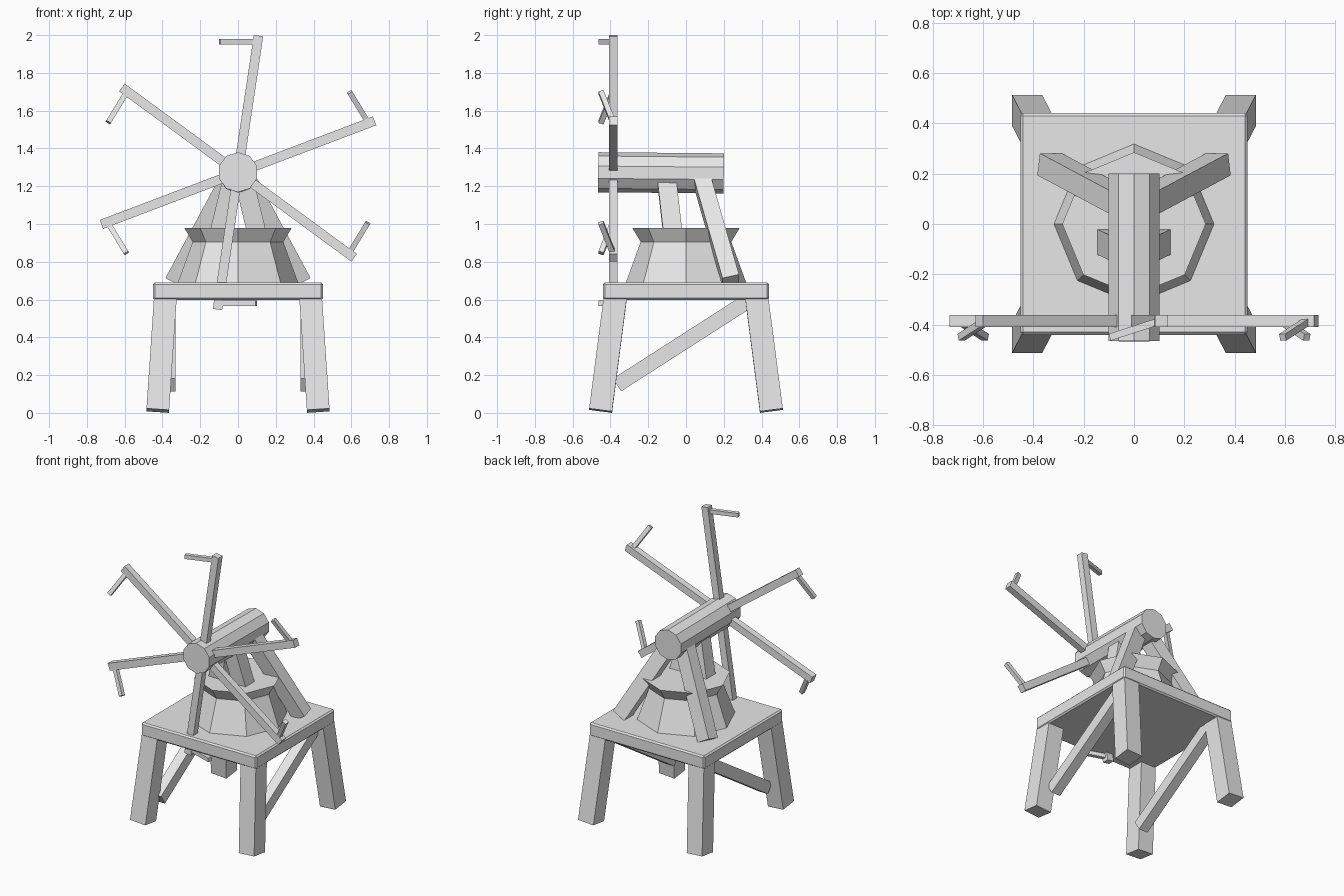
import bpy, bmesh, math
from mathutils import Vector, Matrix

cube = bpy.data.objects.get("Cube")
if cube:
    bpy.data.objects.remove(cube, do_unlink=True)

grey = bpy.data.materials.new("plain_grey")
grey.use_nodes = True
GREY = (0.8, 0.8, 0.8, 1)
grey.diffuse_color = GREY
grey.node_tree.nodes["Principled BSDF"].inputs["Base Color"].default_value = GREY


def finish(name, bm):
    bmesh.ops.recalc_face_normals(bm, faces=bm.faces)
    mesh = bpy.data.meshes.new(name)
    bm.to_mesh(mesh)
    bm.free()
    mesh.materials.append(grey)
    obj = bpy.data.objects.new(name, mesh)
    bpy.context.collection.objects.link(obj)
    return obj


def frame(a, b, ref):
    """Matrix centred between a and b, z along the line, y close to ref."""
    z = (b - a).normalized()
    y = (ref - z * ref.dot(z)).normalized()
    x = y.cross(z)
    m = Matrix((x, y, z)).transposed().to_4x4()
    m.translation = (a + b) / 2
    return m


def beam(name, a, b, w, d):
    """Square-ended timber from a to b."""
    a, b = Vector(a), Vector(b)
    bm = bmesh.new()
    bmesh.ops.create_cube(bm, size=1)
    size = Matrix.Diagonal((w, d, (b - a).length, 1))
    bm.transform(frame(a, b, Vector((0, 1, 0))) @ size)
    return finish(name, bm)


def frustum(name, sides, r1, r2, z1, z2):
    """Low-sided cone section with corners on the axes."""
    bm = bmesh.new()
    bmesh.ops.create_cone(bm, cap_ends=True, segments=sides,
                          radius1=r1, radius2=r2, depth=z2 - z1)
    bm.transform(Matrix.Translation((0, 0, (z1 + z2) / 2)))
    return finish(name, bm)


# Table top with softened edges
bm = bmesh.new()
bmesh.ops.create_cube(bm, size=1)
bm.transform(Matrix.Translation((0, 0, 0.644)) @ Matrix.Diagonal((0.9, 0.88, 0.094, 1)))
bmesh.ops.bevel(bm, geom=bm.edges[:], offset=0.01, segments=1, affect='EDGES')
finish("table_top", bm)

# Splayed legs, braces and the struts that carry the barrel
for side, sx in (("left", 1), ("right", -1)):
    for end, sy in (("front", -1), ("back", 1)):
        beam(f"{end}_{side}_leg", (sx * 0.425, sy * 0.452, 0.012),
             (sx * 0.384, sy * 0.373, 0.62), 0.12, 0.122)
    beam(f"{side}_brace", (sx * 0.365, -0.365, 0.148), (sx * 0.365, 0.34, 0.6), 0.07, 0.08)
    beam(f"{side}_back_strut", (sx * 0.335, 0.237, 0.7),
         (sx * 0.05, 0.085, 1.23), 0.1, 0.09)
    beam(f"{side}_front_strut", (sx * 0.1, -0.07, 0.95),
         (sx * 0.03, -0.103, 1.24), 0.1, 0.1)

# Eight-sided pedestal with a flared rim
frustum("pedestal", 8, 0.32, 0.24, 0.685, 0.905)
frustum("pedestal_rim", 8, 0.24, 0.285, 0.905, 0.98)

# Ten-sided barrel, corners level with its axis
front, back = Vector((0, -0.465, 1.274)), Vector((0, 0.2, 1.268))
barrel = frustum("barrel", 10, 0.106, 0.106, -0.5, 0.5)
length = Matrix.Diagonal((1, 1, (back - front).length, 1))
barrel.data.transform(frame(front, back, Vector((0, 0, 1))) @ length)

# Six spokes, each with a slanting crank handle at the tip
HUB = Vector((0, -0.385, 1.272))
for i in range(6):
    t = math.radians(22 + 60 * i)
    spoke = Vector((0.78 * math.cos(t), 0, 0.732 * math.sin(t)))
    beam(f"spoke_{i + 1}", HUB, HUB + spoke, 0.05, 0.047)
    grip = HUB + spoke * 0.955
    turn = t + math.radians(98)
    reach = Vector((0.2 * math.cos(turn), -0.065, 0.19 * math.sin(turn)))
    beam(f"handle_{i + 1}", grip, grip + reach, 0.028, 0.028)
